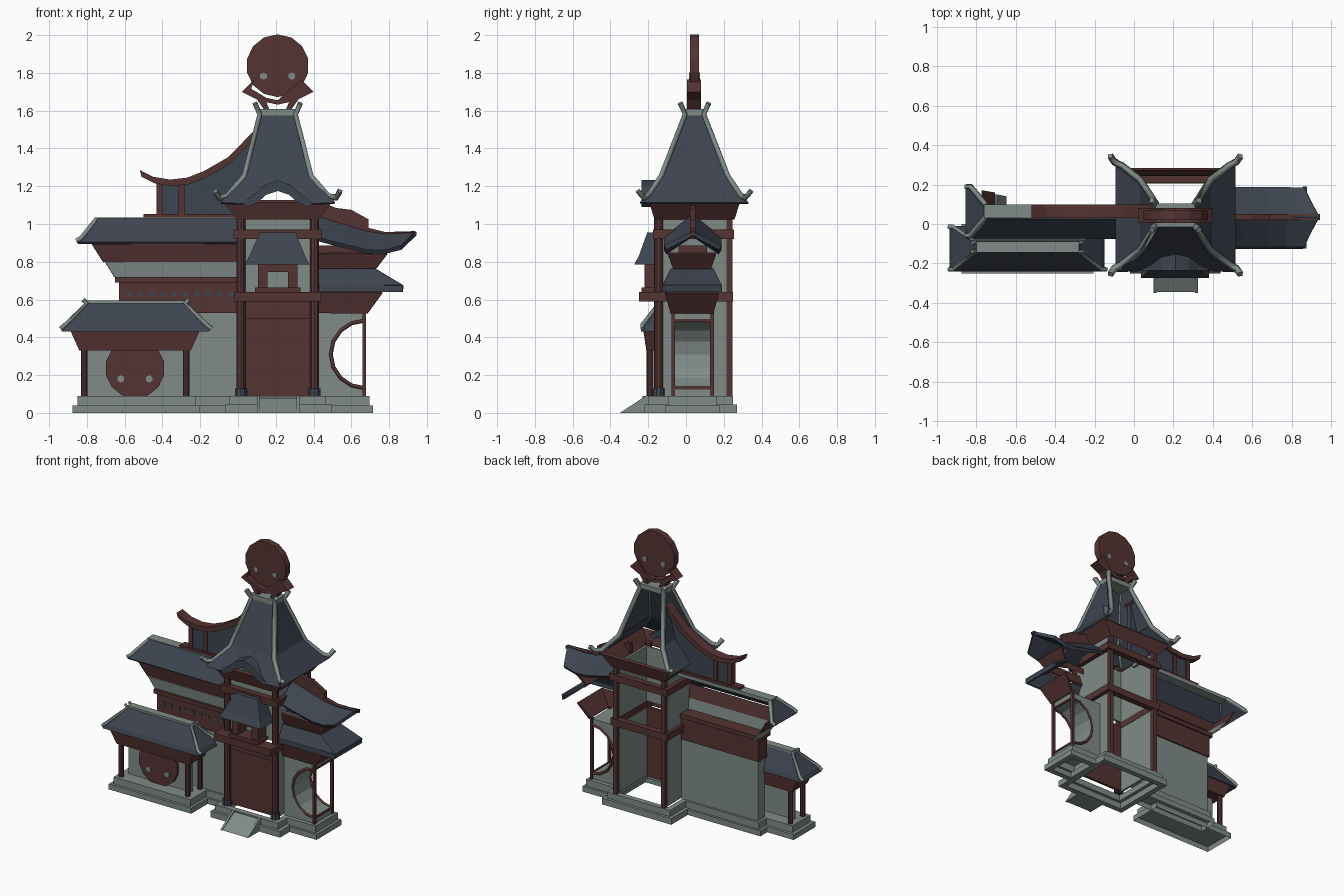
import bpy, bmesh, math

def mat(name, c):
    m = bpy.data.materials.new(name)
    m.diffuse_color = (*c, 1)
    return m

RED = mat("red brown wood", (0.09, 0.034, 0.033))
GREY = mat("grey green stone", (0.215, 0.26, 0.245))
SLATE = mat("slate blue tiles", (0.048, 0.058, 0.08))
CX, CY = 0.21, 0.045          # tower centre

def mesh(name, verts, faces, m, thick=0):
    me = bpy.data.meshes.new(name)
    me.from_pydata(verts, [], faces)
    bm = bmesh.new()
    bm.from_mesh(me)
    bmesh.ops.recalc_face_normals(bm, faces=bm.faces)
    bm.to_mesh(me)
    bm.free()
    me.materials.append(m)
    ob = bpy.data.objects.new(name, me)
    bpy.context.collection.objects.link(ob)
    if thick:
        s = ob.modifiers.new("thickness", 'SOLIDIFY')
        s.thickness, s.offset = thick, 0
    return ob

# Tapered block; rectangles are (x0, x1, y0, y1); sides picks Front/Right/Back/Left/Top/Down
def taper(name, lo, z0, hi, z1, m, sides="FRBLTD", thick=0):
    v = [(r[i], r[j], z) for r, z in ((lo, z0), (hi, z1)) for i, j in ((0, 2), (1, 2), (1, 3), (0, 3))]
    f = dict(F=(0, 1, 5, 4), R=(1, 2, 6, 5), B=(2, 3, 7, 6), L=(3, 0, 4, 7), T=(4, 5, 6, 7), D=(3, 2, 1, 0))
    return mesh(name, v, [f[s] for s in sides], m, thick)

def box(name, x0, x1, y0, y1, z0, z1, m, sides="FRBLTD"):
    return taper(name, (x0, x1, y0, y1), z0, (x0, x1, y0, y1), z1, m, sides)

def ring(name, x0, x1, y0, y1, z0, z1, w, m):
    box(name + "_front", x0, x1, y0, y0 + w, z0, z1, m)
    box(name + "_back", x0, x1, y1 - w, y1, z0, z1, m)
    box(name + "_left", x0, x0 + w, y0 + w, y1 - w, z0, z1, m)
    box(name + "_right", x1 - w, x1, y0 + w, y1 - w, z0, z1, m)

# Outline in x/z pushed through y
def prism(name, pts, y0, y1, m):
    n = len(pts)
    v = [(x, y, z) for y in (y0, y1) for x, z in pts]
    f = [tuple(range(n)), tuple(range(2 * n - 1, n - 1, -1))]
    f += [(i, (i + 1) % n, (i + 1) % n + n, i + n) for i in range(n)]
    return mesh(name, v, f, m)

def disc(name, cx, cz, r, y0, y1, m, n=14, top=9):
    a = [2 * math.pi * (i + 0.5) / n for i in range(n)]
    return prism(name, [(cx + r * math.cos(t), min(top, cz + r * math.sin(t))) for t in a], y0, y1, m)

def column(name, x, y, r, z0, z1, m):
    bpy.ops.mesh.primitive_cylinder_add(vertices=10, radius=r, depth=z1 - z0, location=(x, y, (z0 + z1) / 2))
    bpy.context.object.name = name
    bpy.context.object.data.materials.append(m)
    bpy.ops.object.shade_smooth_by_angle()

def bar(name, pts, r, m):
    cu = bpy.data.curves.new(name, 'CURVE')
    cu.dimensions, cu.bevel_depth, cu.bevel_resolution, cu.use_fill_caps = '3D', r, 0, True
    sp = cu.splines.new('POLY')
    sp.points.add(len(pts) - 1)
    for p, q in zip(sp.points, pts):
        p.co = (*q, 1)
    cu.materials.append(m)
    ob = bpy.data.objects.new(name, cu)
    bpy.context.collection.objects.link(ob)
    bpy.ops.object.select_all(action='DESELECT')
    ob.select_set(True)
    bpy.context.view_layer.objects.active = ob
    bpy.ops.object.convert(target='MESH')

# ---- Stepped base (hollow below) and ramp
ring("tower_base_low", -0.07, 0.495, -0.22, 0.27, 0, 0.045, 0.04, GREY)
ring("tower_base_high", -0.045, 0.465, -0.2, 0.25, 0.045, 0.09, 0.04, GREY)
ring("moon_base_low", 0.47, 0.715, -0.11, 0.18, 0, 0.04, 0.04, GREY)
ring("moon_base_high", 0.45, 0.695, -0.095, 0.165, 0.04, 0.09, 0.04, GREY)
box("gate_base_low", -0.875, -0.205, -0.25, 0.0, 0, 0.04, GREY, "FRBLT")
box("gate_base_high", -0.85, -0.225, -0.23, -0.02, 0.04, 0.09, GREY, "FRBLT")
box("wing_base_low", -0.66, -0.07, -0.06, 0.08, 0, 0.04, GREY, "FBLT")
box("wing_base_high", -0.64, -0.045, -0.045, 0.065, 0.04, 0.09, GREY, "FBLT")
taper("ramp", (0.11, 0.31, -0.345, -0.19), 0, (0.11, 0.31, -0.21, -0.19), 0.08, GREY)
for x in (0.1, 0.31):
    taper("ramp_edge", (x, x + 0.015, -0.35, -0.19), 0, (x, x + 0.015, -0.21, -0.19), 0.092, GREY)

# ---- Tower body, open at the back
for x in (0.015, 0.405):
    column("tower_column", x, -0.145, 0.025, 0.09, 1.06, RED)
    column("column_foot", x, -0.145, 0.033, 0.09, 0.13, SLATE)
    box("back_post", x - 0.015, x + 0.015, 0.215, 0.245, 0.09, 1.05, RED)
    box("tower_side_wall", x - 0.008, x + 0.008, -0.13, 0.22, 0.09, 1.04, GREY)
box("door_panel", 0.03, 0.39, -0.125, -0.105, 0.09, 0.6, RED)
box("door_lintel", 0.03, 0.39, -0.14, -0.12, 0.5, 0.59, RED)
box("tower_front_wall", 0.02, 0.4, -0.125, -0.11, 0.64, 1.04, GREY)
ring("lower_beam", -0.02, 0.44, -0.2, 0.25, 0.59, 0.64, 0.045, RED)
box("lower_beam_ledge", -0.02, 0.44, -0.25, -0.19, 0.59, 0.64, RED)
ring("upper_beam", -0.025, 0.445, -0.175, 0.255, 0.92, 0.97, 0.045, RED)
taper("eave_flare", (0.0, 0.42, -0.16, 0.25), 1.03, (-0.07, 0.49, -0.19, 0.28), 1.12, RED, "FRBL", 0.02)

# ---- Front window box with its small roof
for x in (0.105, 0.265):
    box("window_post", x, x + 0.05, -0.22, -0.12, 0.64, 0.79, RED)
box("window_head", 0.105, 0.315, -0.22, -0.12, 0.745, 0.79, RED)
box("window_sill", 0.09, 0.33, -0.235, -0.12, 0.64, 0.665, RED)
taper("window_roof", (0.035, 0.38, -0.275, -0.12), 0.785, (0.06, 0.355, -0.25, -0.12), 0.83, SLATE)
taper("window_roof_top", (0.06, 0.355, -0.25, -0.12), 0.83, (0.115, 0.305, -0.205, -0.12), 0.955, SLATE)

# ---- Main tower roof: front and two side slopes, the back left open
rects = [(-0.09, 0.51, -0.24, 0.33, 1.11), (0.035, 0.385, -0.13, 0.22, 1.26), (0.12, 0.30, 0.0, 0.09, 1.59)]
for s, e in zip(rects, rects[1:]):
    sides = "LR" if s is rects[0] else "FLR"
    taper("tower_roof", s[:4], s[4], e[:4], e[4], SLATE, sides, 0.012)
for k in (-1, 1):
    P = [(0.3, -0.24, 1.11), (0.19, -0.235, 1.105), (0.12, -0.21, 1.145), (0.07, -0.17, 1.19), (0, -0.155, 1.215), (0, -0.13, 1.26), (0.175, -0.13, 1.26)]
    mesh("front_eave", [(CX + k * x, y, z) for x, y, z in P], [(0, 1, 6), (1, 2, 6), (2, 3, 6), (3, 4, 5, 6)], SLATE, 0.012)
arch = [(0.02, 1.11), (0.09, 1.16), (0.14, 1.205), (0.21, 1.232)]
low = [(0.05, 1.09), (0.105, 1.115), (0.15, 1.155), (0.21, 1.175)]
flip = lambda pts: [(2 * CX - x, z) for x, z in pts[-2::-1]]
prism("front_arch", arch + flip(arch) + (low + flip(low))[::-1], -0.235, -0.14, SLATE)
for kx in (-1, 1):
    for ky in (-1, 1):
        hip = [(0.12, 0.075, 1.64), (0.095, 0.05, 1.58), (0.178, 0.178, 1.25), (0.27, 0.25, 1.145), (0.31, 0.27, 1.14), (0.33, 0.3, 1.175)]
        bar("tower_hip", [(CX + kx * x, CY + ky * y, z) for x, y, z in hip], 0.018, GREY)
box("tower_cap", 0.11, 0.31, -0.015, 0.105, 1.575, 1.61, GREY)

# ---- Round finial in a crescent cradle
disc("finial_disc", CX, 1.838, 0.166, 0.02, 0.07, RED)
cup = [(0.085, 1.765), (0.02, 1.70), (0.1, 1.66), (0.135, 1.61), (0.165, 1.61), (0.15, 1.645), (0.21, 1.632)]
cin = [(0.21, 1.655), (0.15, 1.668), (0.1, 1.698), (0.07, 1.715)]
prism("finial_cradle", cup + flip(cup + [(0, 0)])[1:] + flip(cin[::-1]) + cin, 0.005, 0.08, RED)
def spots(cx, cz, y0, y1):
    for dx in (-0.075, 0.075):
        disc("disc_inlay", cx + dx, cz - 0.055, 0.02, y0, y1, GREY, 6)
spots(CX, 1.838, 0.016, 0.074)

# ---- Left wing: thin facade wall, bands and half roof
box("wing_wall", -0.62, 0.0, -0.03, 0.05, 0.09, 0.55, GREY)
taper("wing_band", (-0.63, 0, -0.04, 0.06), 0.53, (-0.63, 0, -0.04, 0.06), 0.69, RED, "FLBD")
taper("wing_band_cap", (-0.65, 0, -0.05, 0.07), 0.69, (-0.65, 0, -0.05, 0.07), 0.72, RED)
for i in range(10):
    x = -0.59 + i * 0.06
    box("band_tile", x, x + 0.025, -0.044, -0.038, 0.615, 0.642, SLATE)
taper("wing_grey_flare", (-0.65, 0, -0.03, 0.14), 0.72, (-0.70, 0, -0.04, 0.15), 0.80, GREY, "FL", 0.01)
taper("wing_red_flare", (-0.71, 0, -0.035, 0.16), 0.80, (-0.77, 0, -0.055, 0.17), 0.895, RED, "FL", 0.01)
taper("wing_roof", (-0.85, 0, -0.07, 0.2), 0.90, (-0.75, 0, 0.03, 0.1), 1.025, SLATE, "FL", 0.014)
box("wing_ridge", -0.76, 0.04, 0.03, 0.1, 1.01, 1.035, GREY)
for ya, yb in ((0.035, -0.06), (0.095, 0.19)):
    bar("wing_hip", [(-0.75, ya, 1.025), (-0.83, yb, 0.925), (-0.855, yb, 0.91)], 0.015, GREY)

# ---- Sweeping fin on the wing roof
sweep = [(-0.52, 1.285), (-0.45, 1.25), (-0.36, 1.235), (-0.27, 1.245), (-0.18, 1.28), (-0.05, 1.355), (0.1, 1.51)]
prism("fin_rail", sweep + [(x + 0.01, z - 0.035) for x, z in sweep[::-1]], 0.03, 0.1, RED)
prism("fin_panel", [(-0.43, 1.22)] + [(x, z - 0.02) for x, z in sweep[2:]] + [(0.1, 1.04), (-0.43, 1.04)], 0.05, 0.08, SLATE)
box("fin_foot", -0.5, 0.03, 0.035, 0.095, 1.035, 1.052, RED)
for x in (-0.432, -0.315):
    box("fin_post", x, x + 0.033, 0.042, 0.088, 1.04, 1.225, RED)

# ---- Left gate
for x in (-0.815, -0.275):
    for y in (-0.19, -0.05):
        column("gate_column", x, y, 0.018, 0.09, 0.35, RED)
box("gate_panel", -0.8, -0.29, -0.13, -0.11, 0.09, 0.34, GREY)
disc("gate_disc", -0.545, 0.235, 0.158, -0.15, -0.128, RED, 14, 0.335)
spots(-0.545, 0.235, -0.155, -0.13)
taper("gate_flare", (-0.84, -0.25, -0.21, -0.03), 0.33, (-0.885, -0.205, -0.225, -0.02), 0.43, RED)
taper("gate_roof_eave", (-0.935, -0.15, -0.24, -0.01), 0.43, (-0.92, -0.165, -0.23, -0.02), 0.46, SLATE)
taper("gate_roof", (-0.92, -0.165, -0.23, -0.02), 0.46, (-0.8, -0.28, -0.145, -0.09), 0.58, SLATE)
box("gate_ridge", -0.8, -0.28, -0.145, -0.09, 0.57, 0.595, GREY)
for k in (-1, 1):
    for ya, yb in ((-0.14, -0.23), (-0.095, -0.015)):
        bar("gate_hip", [(-0.54 + k * x, y, z) for x, y, z in
            ((0.28, ya, 0.6), (0.26, ya, 0.58), (0.375, yb, 0.465), (0.4, yb, 0.445))], 0.013, GREY)

# ---- Right pavilion with the half moon opening
arc = [(0.67 + 0.178 * math.cos(t), 0.31 + 0.178 * math.sin(t)) for t in [-math.pi / 2 - math.pi * i / 8 for i in range(9)]]
prism("moon_wall", [(0.42, 0.09), (0.67, 0.09)] + arc + [(0.67, 0.53), (0.42, 0.53)], -0.065, 0.135, GREY)
for y in (-0.067, 0.137):
    bar("moon_rim", [(x, y, z) for x, z in arc], 0.01, RED)
    box("moon_post", 0.66, 0.677, y - 0.01, y + 0.01, 0.09, 0.54, RED)
for z in (0.125, 0.482):
    box("moon_rail", 0.662, 0.675, -0.06, 0.13, z, z + 0.014, RED)
# roofs and flares face front and right only, open behind
taper("pavilion_flare", (0.42, 0.68, -0.075, 0.145), 0.53, (0.42, 0.76, -0.105, 0.175), 0.64, RED, "FR", 0.015)
taper("pavilion_low_eave", (0.42, 0.865, -0.12, 0.19), 0.64, (0.42, 0.87, -0.12, 0.19), 0.675, SLATE, "FR", 0.015)
taper("pavilion_low_roof", (0.42, 0.87, -0.12, 0.19), 0.67, (0.42, 0.72, -0.075, 0.145), 0.76, SLATE, "FR", 0.015)
taper("pavilion_band", (0.42, 0.72, -0.06, 0.13), 0.76, (0.42, 0.785, -0.09, 0.16), 0.845, RED, "FR", 0.015)
box("pavilion_gable", 0.42, 0.7, -0.04, 0.11, 0.84, 0.885, RED, "FR")
# upper roof: sections of (ridge x, eave x, ridge z, eave z)
sec = [(0.42, 0.42, 1.04, 0.92), (0.55, 0.55, 1.0, 0.885), (0.68, 0.68, 0.96, 0.855), (0.78, 0.77, 0.945, 0.85), (0.94, 0.865, 0.95, 0.875)]
v = [p for xr, xe, zr, ze in sec for p in ((xe, -0.11, ze), (xr, 0.035, zr), (xe, 0.18, ze))]
f = [(3 * i + j, 3 * i + j + 1, 3 * i + j + 4, 3 * i + j + 3) for i in range(4) for j in (0, 1)]
mesh("pavilion_top_roof", v, f, SLATE, 0.025)
prism("pavilion_ridge", [(0.42, 1.12), (0.52, 1.085), (0.6, 1.075), (0.69, 1.025), (0.69, 0.98), (0.78, 0.957), (0.945, 0.957),
      (0.945, 0.94), (0.78, 0.935), (0.68, 0.945), (0.42, 1.02)], 0.02, 0.05, RED)
